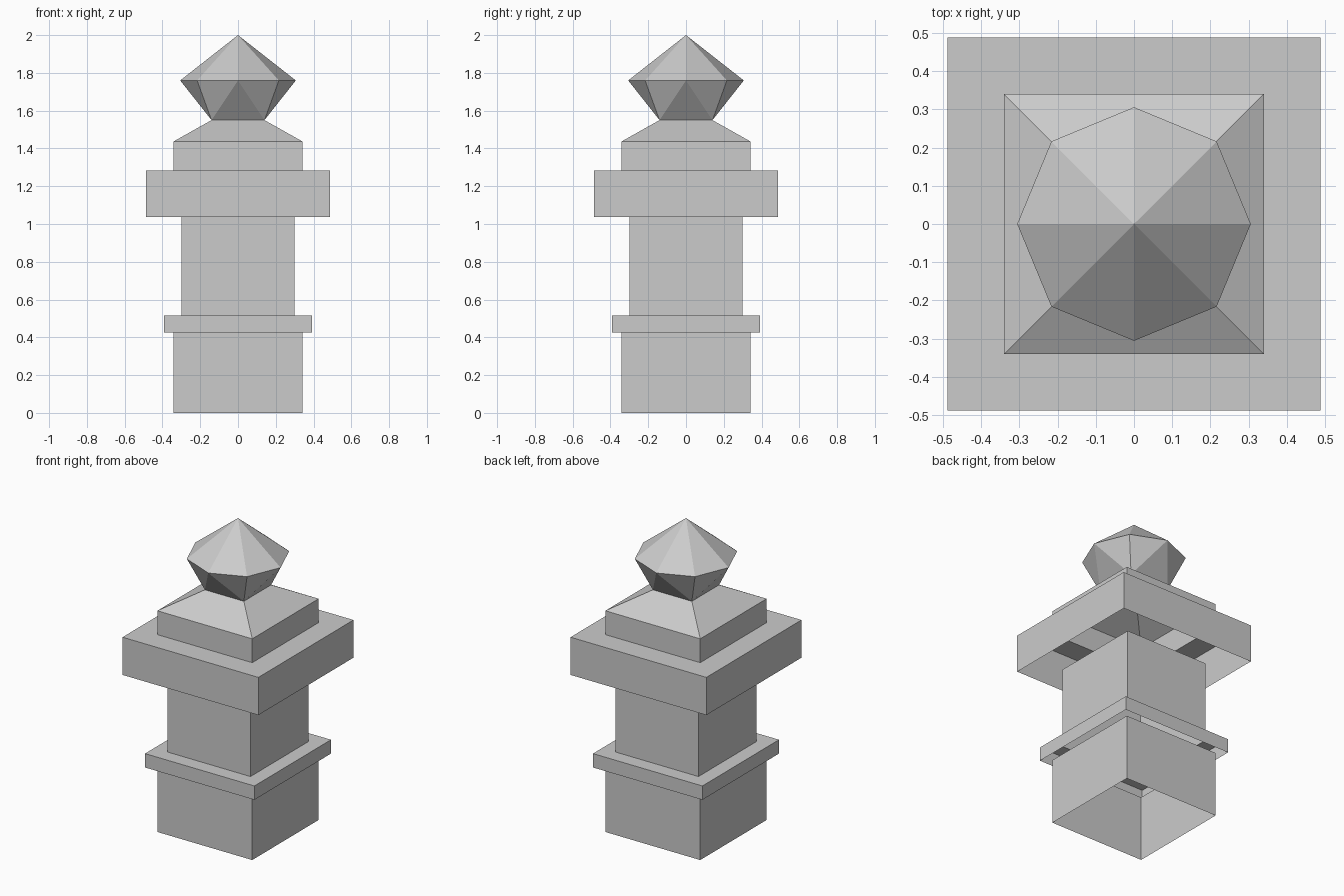
import bpy
import bmesh
from math import cos, sin, pi

cube = bpy.data.objects.get("Cube")
if cube:
    bpy.data.objects.remove(cube, do_unlink=True)

# Single stone colour
stone = bpy.data.materials.new("grey stone")
stone.use_nodes = True
colour = (0.6, 0.6, 0.6, 1)
stone.diffuse_color = colour
stone.node_tree.nodes["Principled BSDF"].inputs["Base Color"].default_value = colour


def finish(name, bm):
    mesh = bpy.data.meshes.new(name)
    bm.to_mesh(mesh)
    bm.free()
    mesh.materials.append(stone)
    obj = bpy.data.objects.new(name, mesh)
    bpy.context.collection.objects.link(obj)
    return obj


def square(bm, half, z):
    corners = ((1, -1), (1, 1), (-1, 1), (-1, -1))
    return [bm.verts.new((x * half, y * half, z)) for x, y in corners]


def square_shell(name, profile):
    """Sweep a (half width, height) profile round a square, open underneath."""
    bm = bmesh.new()
    rings = [square(bm, half, z) for half, z in profile]
    for low, high in zip(rings, rings[1:]):
        for i in range(4):
            j = (i + 1) % 4
            bm.faces.new((low[i], low[j], high[j], high[i]))
    return finish(name, bm)


# Stacked square masonry, with hollow undersides
square_shell("base_block", [(0.341, 0), (0.341, 0.425)])
square_shell("base_band", [(0.393, 0.425), (0.393, 0.515), (0.299, 0.515)])
square_shell("shaft", [(0.299, 0.515), (0.299, 1.037)])
square_shell("cap_slab", [(0.488, 1.037), (0.488, 1.282), (0.341, 1.282)])
square_shell("sloped_top", [(0.341, 1.282), (0.341, 1.437), (0.14, 1.55)])

# Faceted finial: square foot, eight-sided girdle, pointed crown
bm = bmesh.new()
foot = square(bm, 0.14, 1.55)
girdle = [bm.verts.new((0.306 * cos(k * pi / 4), 0.306 * sin(k * pi / 4), 1.76))
          for k in range(8)]
apex = bm.verts.new((0, 0, 2))
for k in range(8):
    bm.faces.new((girdle[k], girdle[(k + 1) % 8], apex))
for i in range(4):
    # Each foot corner sits below the diagonal girdle point at index mid
    mid = (2 * i - 1) % 8
    before, diagonal, after = girdle[mid - 1], girdle[mid], girdle[(mid + 1) % 8]
    bm.faces.new((foot[i], diagonal, before))
    bm.faces.new((foot[i], after, diagonal))
    bm.faces.new((foot[i], foot[(i + 1) % 4], after))
finish("finial", bm)
